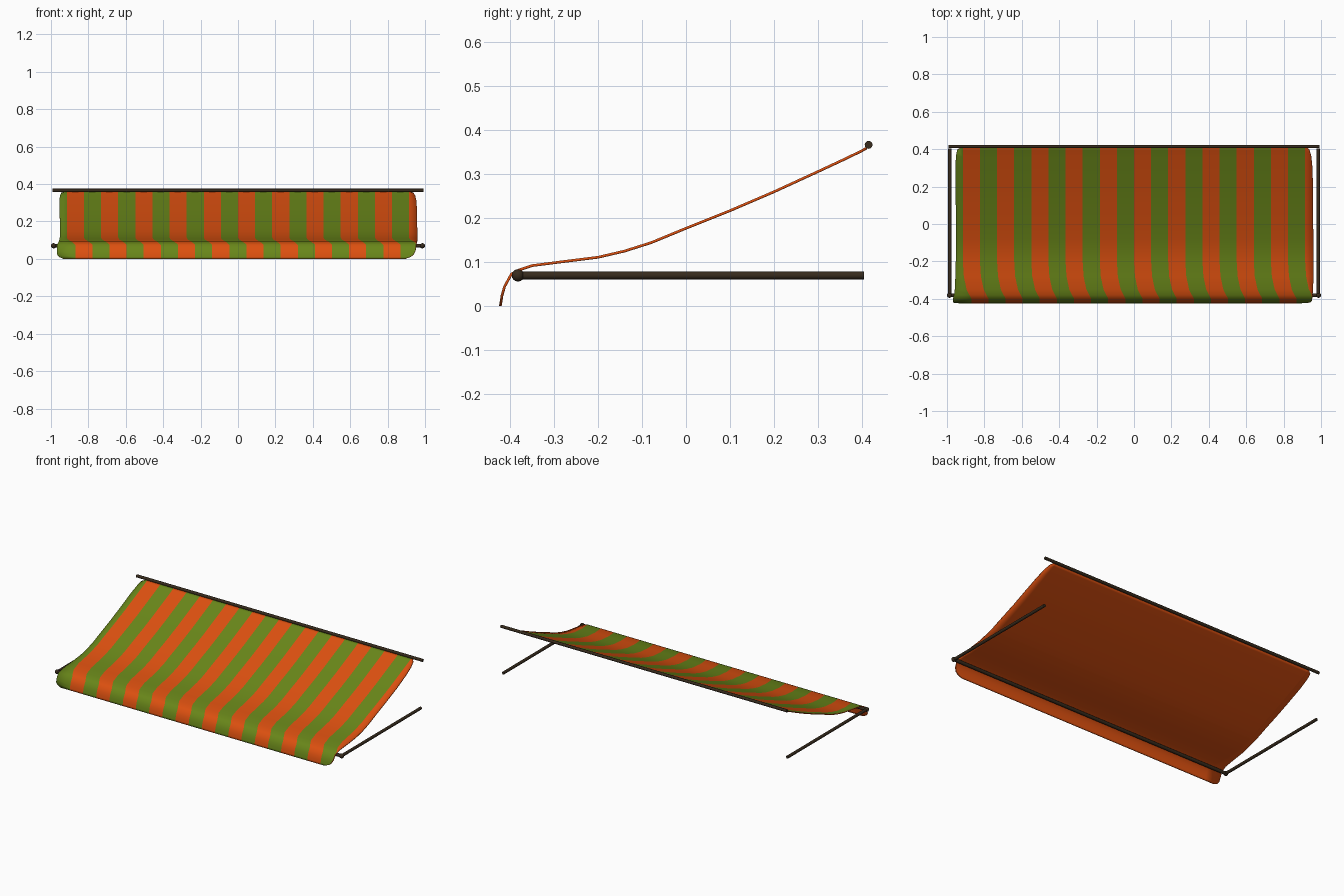
import bpy, bmesh
from mathutils import Vector

if "Cube" in bpy.data.objects:
    bpy.data.objects.remove(bpy.data.objects["Cube"])


def material(name, rgb):
    m = bpy.data.materials.new(name)
    m.diffuse_color = (*rgb, 1)
    m.use_nodes = True
    m.node_tree.nodes["Principled BSDF"].inputs["Base Color"].default_value = m.diffuse_color
    return m


green = material("green_cloth", (0.14, 0.24, 0.01))
orange = material("orange_cloth", (0.72, 0.08, 0.005))
dark = material("dark_metal", (0.038, 0.024, 0.012))


def smooth(obj):
    bpy.ops.object.select_all(action='DESELECT')
    obj.select_set(True)
    bpy.context.view_layer.objects.active = obj
    bpy.ops.object.shade_smooth_by_angle(angle=0.8)


def rod(name, a, b, r):
    a, b = Vector(a), Vector(b)
    bpy.ops.mesh.primitive_cylinder_add(vertices=12, radius=r, depth=(b - a).length,
                                        location=(a + b) / 2)
    o = bpy.context.object
    o.name = name
    o.rotation_euler = (b - a).to_track_quat('Z', 'Y').to_euler()
    o.data.materials.append(dark)
    smooth(o)


# Striped cloth: rows of (y, z, left edge, right edge, stripe shift)
rows = [
    (0.408, 0.361, -0.925, 0.925, 0), (0.395, 0.354, -0.945, 0.938, 0),
    (0.36, 0.337, -0.952, 0.948, 0), (0.30, 0.309, -0.955, 0.954, 0),
    (0.20, 0.263, -0.954, 0.957, 0), (0.10, 0.220, -0.953, 0.957, 0),
    (0.00, 0.180, -0.952, 0.958, 0), (-0.08, 0.147, -0.952, 0.959, 0),
    (-0.14, 0.128, -0.952, 0.960, 0), (-0.20, 0.114, -0.953, 0.960, 0),
    (-0.28, 0.104, -0.955, 0.960, 0.005), (-0.35, 0.095, -0.958, 0.957, 0.02),
    (-0.38, 0.085, -0.962, 0.955, 0.035), (-0.398, 0.075, -0.967, 0.953, 0.045),
    (-0.414, 0.046, -0.968, 0.950, 0.045), (-0.420, 0.025, -0.967, 0.940, 0.045),
    (-0.422, 0.012, -0.958, 0.925, 0.045), (-0.424, 0.001, -0.935, 0.895, 0.045),
]
W = 0.0915
bm = bmesh.new()
grid = []
for y, z, lo, hi, shift in rows:
    xs = [lo] + [min(max(k * W + shift, lo + 0.002), hi - 0.002) for k in range(-10, 11)] + [hi]
    grid.append([bm.verts.new((x, y, z)) for x in xs])
for r0, r1 in zip(grid, grid[1:]):
    for i in range(len(r0) - 1):
        f = bm.faces.new((r0[i], r1[i], r1[i + 1], r0[i + 1]))
        f.material_index = i % 2
mesh = bpy.data.meshes.new("canopy_cloth")
bm.to_mesh(mesh)
bm.free()
cloth = bpy.data.objects.new("canopy_cloth", mesh)
bpy.context.collection.objects.link(cloth)
for m in (green, orange, orange):
    mesh.materials.append(m)
smooth(cloth)

# Thickness, with a plain orange underside and rim
sol = cloth.modifiers.new("thickness", 'SOLIDIFY')
sol.thickness = 0.006
sol.offset = -1
sol.material_offset = 1
sol.material_offset_rim = 1

# Frame bars
rod("wall_bar", (-0.992, 0.414, 0.366), (0.992, 0.414, 0.366), 0.009)
rod("front_bar", (-0.99, -0.381, 0.070), (0.99, -0.381, 0.070), 0.010)

# Side arms and their corner joints
for s, side in ((-1, "left"), (1, "right")):
    rod(side + "_arm", (s * 0.985, -0.381, 0.070), (s * 0.985, 0.403, 0.070), 0.009)
    bpy.ops.mesh.primitive_uv_sphere_add(segments=16, ring_count=8, radius=0.014,
                                         location=(s * 0.986, -0.381, 0.070))
    o = bpy.context.object
    o.name = side + "_joint"
    o.data.materials.append(dark)
    smooth(o)
